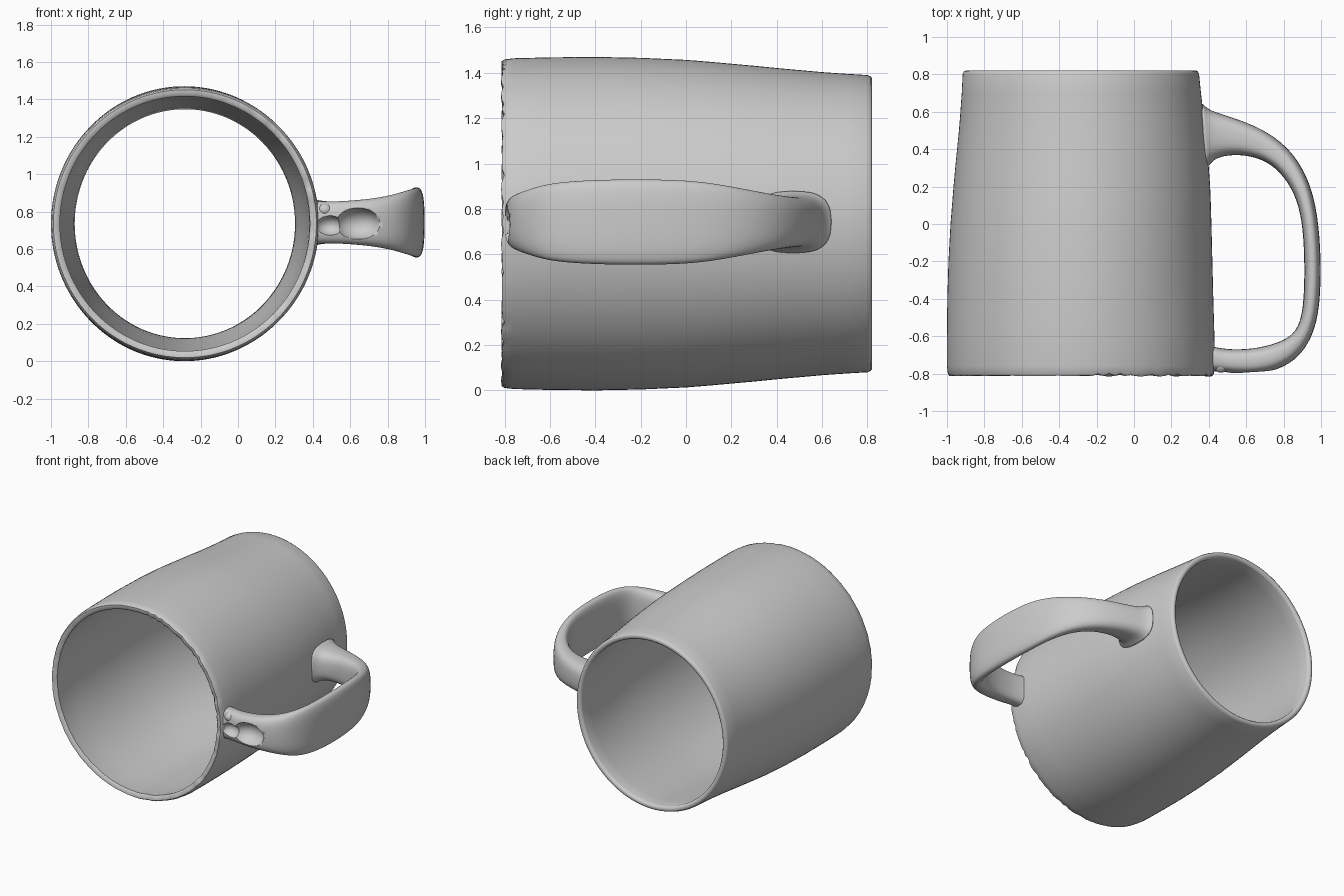
import bpy, bmesh, math, random

if "Cube" in bpy.data.objects:
    bpy.data.objects.remove(bpy.data.objects["Cube"])

random.seed(3)
ZC = 0.735


def skin(name, rings, closed):
    """Bridge rings of points; close the loop of rings or cap both ends."""
    bm = bmesh.new()
    vs = [[bm.verts.new(p) for p in r] for r in rings]
    n = len(vs[0])
    for i in range(len(vs) if closed else len(vs) - 1):
        a, b = vs[i], vs[(i + 1) % len(vs)]
        for j in range(n):
            k = (j + 1) % n
            bm.faces.new((a[j], a[k], b[k], b[j]))
    if not closed:
        bm.faces.new(vs[0])
        bm.faces.new(vs[-1])
    bmesh.ops.recalc_face_normals(bm, faces=bm.faces)
    me = bpy.data.meshes.new(name)
    bm.to_mesh(me)
    bm.free()
    ob = bpy.data.objects.new(name, me)
    bpy.context.collection.objects.link(ob)
    return ob


def smooth(ob, angle=50):
    bpy.ops.object.select_all(action='DESELECT')
    bpy.context.view_layer.objects.active = ob
    ob.select_set(True)
    bpy.ops.object.shade_smooth_by_angle(angle=math.radians(angle))


def ellipsoid(name, loc, radii):
    bpy.ops.mesh.primitive_uv_sphere_add(segments=32, ring_count=16, location=loc)
    ob = bpy.context.object
    ob.name = name
    ob.scale = radii
    smooth(ob)
    return ob


# Mug body: tapered open tube lying along y -> (y, left x, right x, z radius)
outer = [(-0.80, -0.995, 0.427, 0.724), (-0.76, -1.0, 0.433, 0.729),
         (-0.6, -1.0, 0.430, 0.733), (-0.4, -0.998, 0.424, 0.735),
         (-0.2, -0.992, 0.419, 0.731), (0.0, -0.981, 0.414, 0.722),
         (0.1, -0.973, 0.411, 0.714), (0.2, -0.965, 0.407, 0.705),
         (0.3, -0.956, 0.400, 0.696), (0.4, -0.946, 0.392, 0.686),
         (0.5, -0.936, 0.381, 0.677), (0.6, -0.928, 0.370, 0.668),
         (0.7, -0.921, 0.358, 0.661), (0.8, -0.916, 0.348, 0.655)]
WALL = 0.043
profile = [(y, l, r, rz, 0) for y, l, r, rz in outer]
profile.append((0.815, *outer[-1][1:], 0.006))
profile.append((0.82, *outer[-1][1:], 0.015))
profile.append((0.82, *outer[-1][1:], 0.030))
profile.append((0.81, *outer[-1][1:], 0.040))
profile += [(y, l, r, rz, WALL) for y, l, r, rz in reversed(outer)]
profile.append((-0.812, *outer[0][1:], 0.030))
profile.append((-0.812, *outer[0][1:], 0.008))
SEG = 144
# slightly ragged front lip on the handle side
rag = [random.uniform(-0.004, 0.014) * (j % 2) if math.cos(2 * math.pi * j / SEG) > 0.1
       else random.uniform(-0.002, 0.002) for j in range(SEG)]
rings = []
for y, l, r, rz, t in profile:
    cx, rx = (l + r) / 2, (r - l) / 2
    ring = []
    for j in range(SEG):
        a = 2 * math.pi * j / SEG
        ring.append((cx + (rx - t) * math.cos(a),
                     y + (rag[j] if y < -0.79 else 0),
                     ZC + (rz - t) * math.sin(a)))
    rings.append(ring)
smooth(skin("mug_body", rings, True))

# Handle: outer edge point, inner edge point, half width in z
stations = [((0.358, 0.66), (0.368, 0.28), 0.145), ((0.372, 0.635), (0.40, 0.31), 0.135),
            ((0.41, 0.605), (0.43, 0.35), 0.118), ((0.50, 0.578), (0.50, 0.368), 0.110),
            ((0.63, 0.533), (0.58, 0.370), 0.111), ((0.75, 0.470), (0.68, 0.350), 0.117),
            ((0.86, 0.370), (0.78, 0.285), 0.131), ((0.94, 0.225), (0.86, 0.165), 0.158),
            ((0.983, 0.05), (0.90, 0.02), 0.184), ((1.0, -0.18), (0.912, -0.18), 0.189),
            ((0.997, -0.37), (0.910, -0.37), 0.187), ((0.98, -0.52), (0.897, -0.50), 0.180),
            ((0.935, -0.64), (0.86, -0.585), 0.168), ((0.86, -0.732), (0.79, -0.628), 0.146),
            ((0.75, -0.788), (0.70, -0.655), 0.128), ((0.63, -0.803), (0.62, -0.668), 0.118),
            ((0.53, -0.800), (0.53, -0.672), 0.112), ((0.46, -0.788), (0.46, -0.664), 0.112),
            ((0.42, -0.790), (0.42, -0.655), 0.114), ((0.408, -0.790), (0.408, -0.65), 0.114)]
rings = []
for (ox, oy), (ix, iy), hw in stations:
    ring = []
    for j in range(20):
        a = 2 * math.pi * j / 20
        c, s = math.cos(a), math.sin(a)
        u = math.copysign(abs(c) ** 0.7, c) * 1.01
        w = math.copysign(abs(s) ** 0.7, s) * 1.01
        ring.append(((ox + ix) / 2 + u * (ox - ix) / 2,
                     (oy + iy) / 2 + u * (oy - iy) / 2, 0.742 + w * hw))
    rings.append(ring)
handle = skin("handle", rings, False)
sub = handle.modifiers.new("Smooth", 'SUBSURF')
sub.levels = sub.render_levels = 2

# Hollow dents in the front end of the handle
for i, (loc, radii) in enumerate([((0.645, -0.82, 0.735), (0.125, 0.11, 0.088)),
                                  ((0.49, -0.81, 0.725), (0.075, 0.07, 0.055))]):
    cutter = ellipsoid(f"dent_cutter_{i}", loc, radii)
    cutter.hide_render = True
    cutter.hide_set(True)
    b = handle.modifiers.new("Dent", 'BOOLEAN')
    b.object = cutter
    b.operation = 'DIFFERENCE'
    b.solver = 'EXACT'
smooth(handle)

# Small lump where the handle meets the front lip
ellipsoid("joint_lump", (0.465, -0.755, 0.81), (0.04, 0.04, 0.035))
